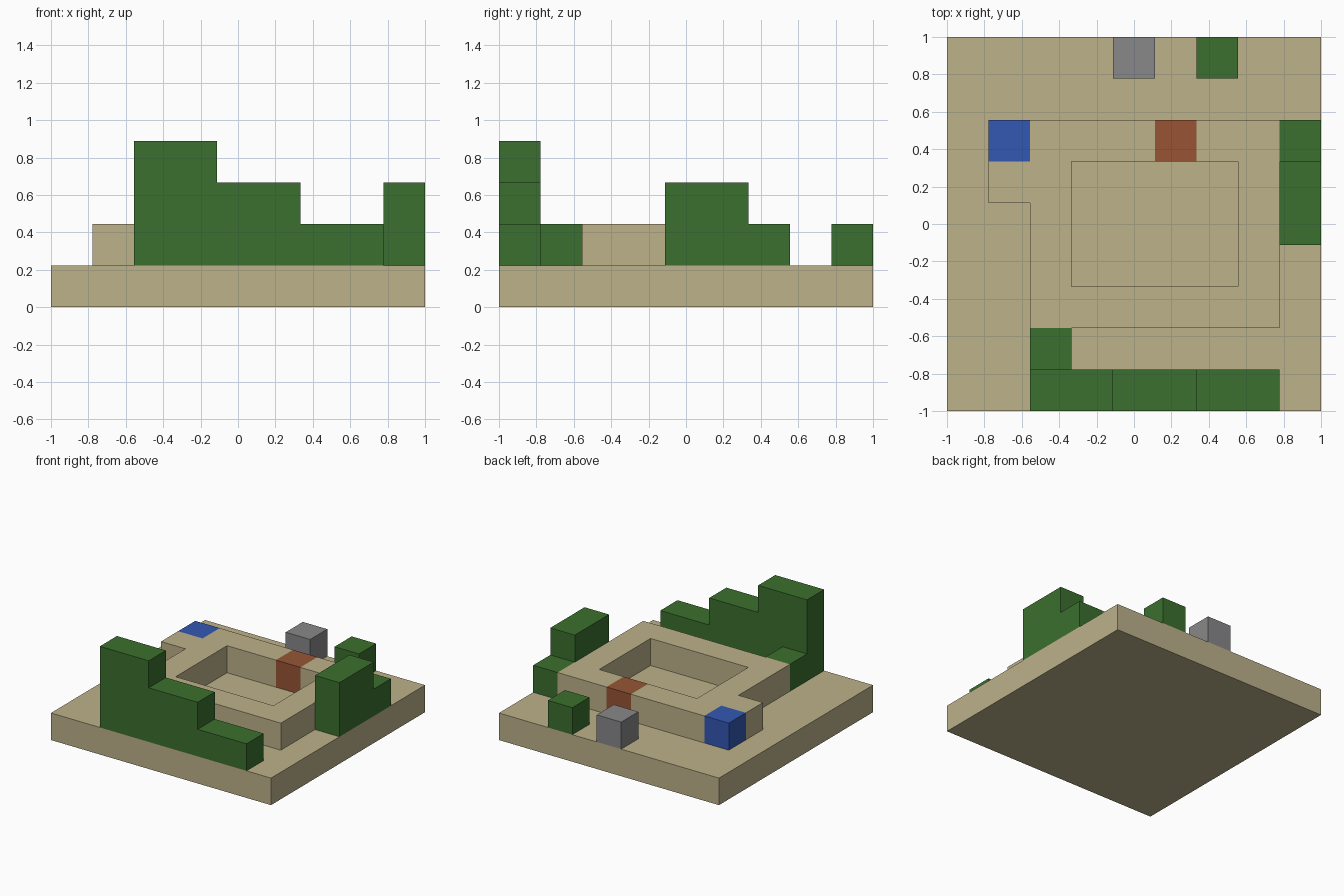
import bpy
import bmesh
from itertools import product
from mathutils import Vector

UNIT = 2 / 9  # the model sits on a nine by nine grid of cubes

default_cube = bpy.data.objects.get("Cube")
if default_cube:
    bpy.data.objects.remove(default_cube, do_unlink=True)


def make_material(name, rgb):
    linear = [((c / 255 + 0.055) / 1.055) ** 2.4 for c in rgb] + [1.0]
    mat = bpy.data.materials.new(name)
    mat.use_nodes = True
    mat.diffuse_color = linear
    bsdf = next(n for n in mat.node_tree.nodes if n.type == "BSDF_PRINCIPLED")
    bsdf.inputs["Base Color"].default_value = linear
    return mat


sand = make_material("sand", (189, 178, 139))
leaf = make_material("leaf_green", (59, 112, 46))
blue = make_material("blue", (51, 87, 178))
brown = make_material("brown", (151, 84, 53))
grey = make_material("grey", (136, 136, 138))


def cells(x, y, z):
    """Set of grid cells inside three (start, end) ranges."""
    return set(product(range(*x), range(*y), range(*z)))


def build(name, solid, mat):
    """Closed outer skin of a set of cells, with coplanar faces merged."""
    bm = bmesh.new()
    for cell in solid:
        for axis, side in product(range(3), (0, 1)):
            beside = list(cell)
            beside[axis] += 2 * side - 1
            if tuple(beside) in solid:
                continue
            corners = []
            for a, b in ((0, 0), (1, 0), (1, 1), (0, 1)):
                p = Vector(cell)
                p[axis] += side
                p[(axis + 1) % 3] += a
                p[(axis + 2) % 3] += b
                corners.append(bm.verts.new(p * UNIT - Vector((1, 1, 0))))
            bm.faces.new(corners if side else corners[::-1])
    bmesh.ops.remove_doubles(bm, verts=bm.verts, dist=0.001)
    bmesh.ops.dissolve_limit(bm, angle_limit=0.01, verts=bm.verts, edges=bm.edges)
    mesh = bpy.data.meshes.new(name)
    bm.to_mesh(mesh)
    bm.free()
    mesh.materials.append(mat)
    obj = bpy.data.objects.new(name, mesh)
    bpy.context.collection.objects.link(obj)


# Ground slab
build("ground_slab", cells((0, 9), (0, 9), (0, 1)), sand)

# Raised wall around the courtyard, with gaps for the coloured blocks
door = cells((5, 6), (6, 7), (1, 2))
corner = cells((1, 2), (6, 7), (1, 2))
courtyard = cells((3, 7), (3, 6), (1, 2))
wall = cells((2, 8), (2, 7), (1, 2)) | cells((1, 2), (5, 7), (1, 2))
build("courtyard_wall", wall - courtyard - door - corner, sand)
build("door_block", door, brown)
build("corner_block", corner, blue)

# Stepped hedge along the front, with a short return
steps = cells((2, 8), (0, 1), (1, 2)) | cells((2, 6), (0, 1), (2, 3)) | cells((2, 4), (0, 1), (3, 4))
build("front_hedge", steps | cells((2, 3), (1, 2), (1, 2)), leaf)

# Stepped hedge at the left edge
build("left_hedge", cells((8, 9), (4, 7), (1, 2)) | cells((8, 9), (4, 6), (2, 3)), leaf)

# Single blocks along the back
build("back_bush", cells((6, 7), (8, 9), (1, 2)), leaf)
build("back_stone", cells((4, 5), (8, 9), (1, 2)), grey)
